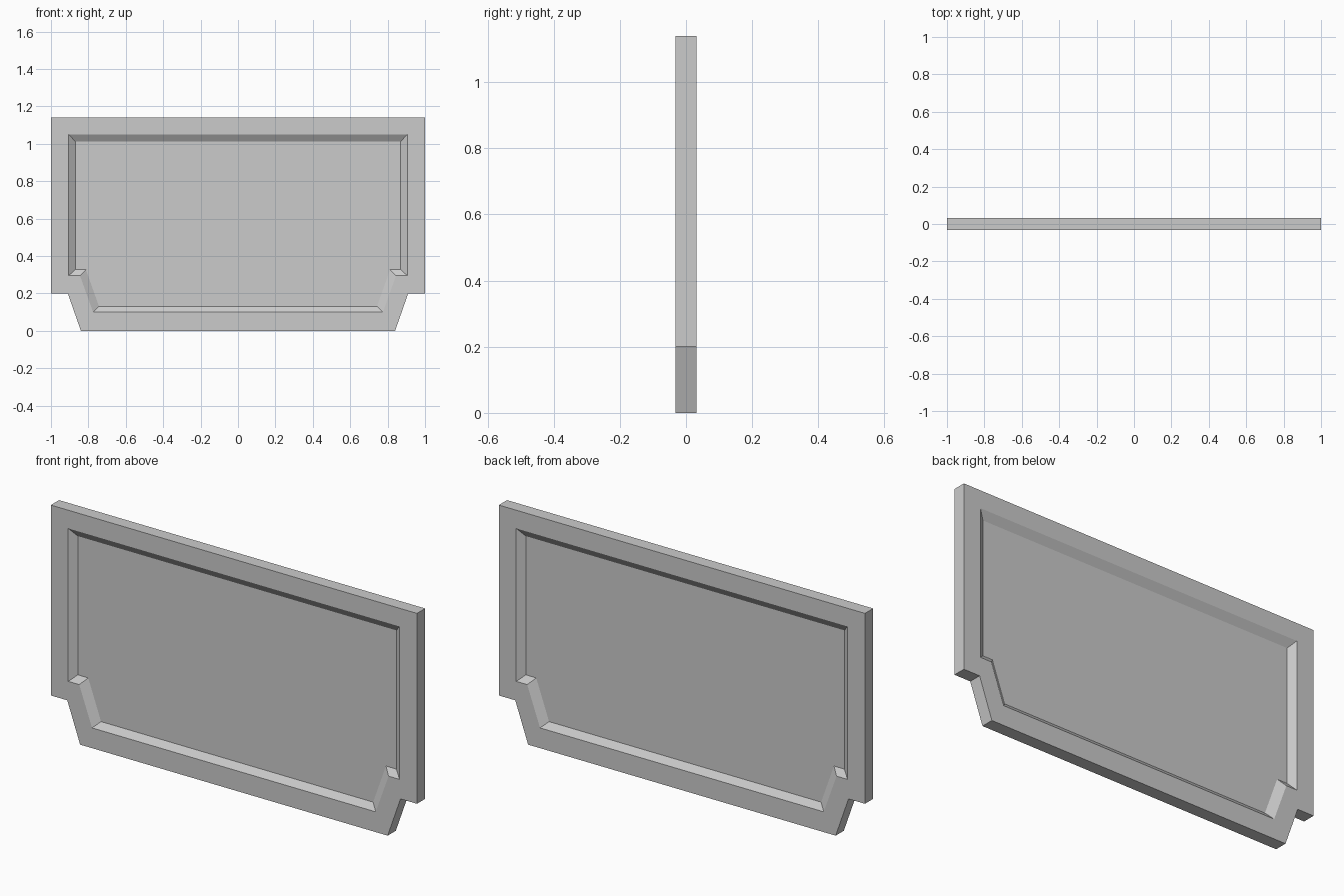
import bpy
import bmesh

cube = bpy.data.objects.get("Cube")
if cube:
    bpy.data.objects.remove(cube)

HALF_THICKNESS = 0.032
RECESS = 0.025


def mirrored(half):
    """Close a right-hand half profile into a full symmetric loop."""
    return half + [(-x, z) for x, z in reversed(half)]


# Profiles from the top corner down to the bottom corner
outline = mirrored([(1.0, 1.14), (1.0, 0.2), (0.91, 0.2), (0.84, 0.0)])
rim = mirrored([(0.905, 1.05), (0.905, 0.295), (0.845, 0.295), (0.775, 0.10)])
floor = mirrored([(0.87, 1.012), (0.87, 0.327), (0.813, 0.327), (0.743, 0.13)])

bm = bmesh.new()


def ring(profile, y):
    return [bm.verts.new((x, y, z)) for x, z in profile]


def bridge(a, b):
    n = len(a)
    for i in range(n):
        j = (i + 1) % n
        bm.faces.new((a[i], a[j], b[j], b[i]))


# Flat border, sloped recess walls and recessed field on each side
edges = []
for side in (-1, 1):
    outer = ring(outline, side * HALF_THICKNESS)
    lip = ring(rim, side * HALF_THICKNESS)
    field = ring(floor, side * (HALF_THICKNESS - RECESS))
    bridge(outer, lip)
    bridge(lip, field)
    bm.faces.new(field)
    edges.append(outer)

# Outer edge of the board
bridge(*edges)
bmesh.ops.recalc_face_normals(bm, faces=bm.faces)

mesh = bpy.data.meshes.new("recessed_panel")
bm.to_mesh(mesh)
bm.free()

# Plain grey finish
grey = bpy.data.materials.new("light_grey")
grey.use_nodes = True
colour = (0.6, 0.6, 0.6, 1.0)
grey.diffuse_color = colour
for node in grey.node_tree.nodes:
    if node.type == "BSDF_PRINCIPLED":
        node.inputs["Base Color"].default_value = colour
mesh.materials.append(grey)

panel = bpy.data.objects.new("recessed_panel", mesh)
bpy.context.collection.objects.link(panel)
